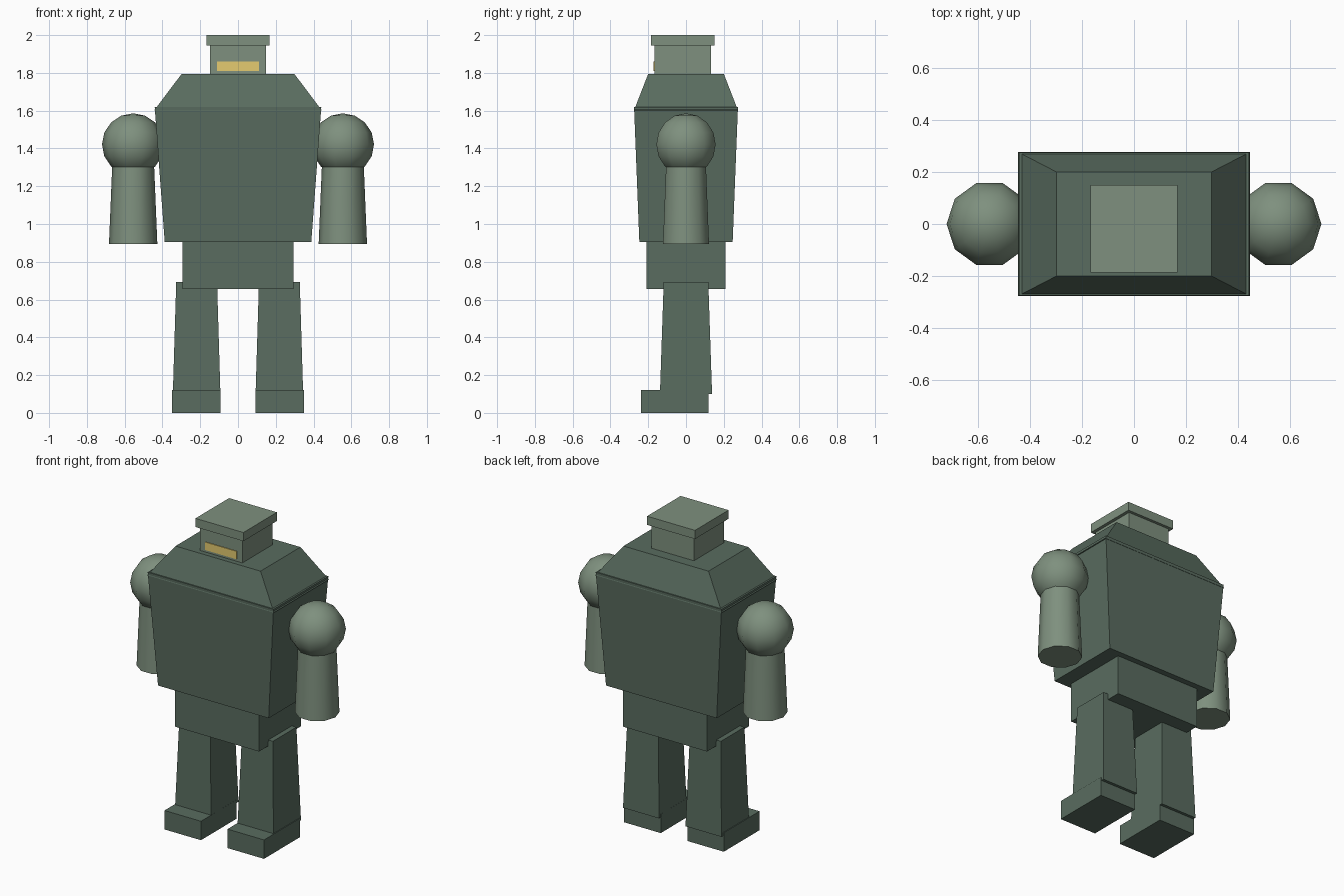
import bpy, bmesh, math

if "Cube" in bpy.data.objects:
    bpy.data.objects.remove(bpy.data.objects["Cube"])


def material(name, color):
    m = bpy.data.materials.new(name)
    m.diffuse_color = (*color, 1)
    m.use_nodes = True
    m.node_tree.nodes["Principled BSDF"].inputs["Base Color"].default_value = m.diffuse_color
    return m


DARK = material("dark_green", (0.10, 0.15, 0.115))
PALE = material("pale_green", (0.21, 0.28, 0.21))
GLOW = material("yellow_glow", (0.78, 0.60, 0.16))


def finish(bm, name, mat, smooth=False):
    bmesh.ops.recalc_face_normals(bm, faces=bm.faces)
    me = bpy.data.meshes.new(name)
    bm.to_mesh(me)
    bm.free()
    me.materials.append(mat)
    if smooth:
        me.shade_smooth()
        me.set_sharp_from_angle(angle=math.radians(50))
    ob = bpy.data.objects.new(name, me)
    bpy.context.collection.objects.link(ob)
    return ob


def block(name, mat, z0, z1, bottom, top=None, cx=0, cy=0):
    """Box or tapered box given by half sizes (x, y) at bottom and top."""
    bm = bmesh.new()
    bmesh.ops.create_cube(bm, size=2)
    for v in bm.verts:
        hx, hy = (top or bottom) if v.co.z > 0 else bottom
        v.co = (cx + v.co.x * hx, cy + v.co.y * hy, z1 if v.co.z > 0 else z0)
    return finish(bm, name, mat)


def lathe(name, mat, profile, cx, sides=10):
    """Smooth round part turned from (radius, z) points, closed at both ends."""
    bm = bmesh.new()
    rings = []
    for r, z in profile:
        if r < 1e-5:
            rings.append([bm.verts.new((cx, 0, z))] * sides)
        else:
            angles = [2 * math.pi * i / sides for i in range(sides)]
            rings.append([bm.verts.new((cx + r * math.cos(a), r * math.sin(a), z))
                          for a in angles])
    for a, b in zip(rings, rings[1:]):
        for i in range(sides):
            j = (i + 1) % sides
            bm.faces.new(list(dict.fromkeys((a[i], a[j], b[j], b[i]))))
    for ring in (rings[0], rings[-1]):
        if len(set(ring)) > 2:
            bm.faces.new(ring)
    return finish(bm, name, mat, smooth=True)


# Body
block("waist", DARK, 0.655, 0.925, (0.295, 0.21))
block("torso", DARK, 0.905, 1.62, (0.388, 0.247), (0.441, 0.275))
block("shoulder_yoke", DARK, 1.60, 1.795, (0.445, 0.276), (0.298, 0.20))

# Head, cap and eye slit
block("head", PALE, 1.77, 1.95, (0.148, 0.15), cy=-0.018)
block("head_cap", PALE, 1.945, 2.0, (0.168, 0.168), cy=-0.018)
block("eye_slit", GLOW, 1.81, 1.86, (0.11, 0.008), cy=-0.165)

# Limbs on both sides
R, CZ, RINGS = 0.165, 1.421, 8
ball = [(R * math.sin(math.pi * k / RINGS), CZ - R * math.cos(math.pi * k / RINGS))
        for k in range(RINGS + 1)]
for side, s in (("left", -1), ("right", 1)):
    block(f"{side}_leg", DARK, 0.10, 0.693, (0.126, 0.138), (0.108, 0.118), cx=s * 0.219)
    block(f"{side}_foot", DARK, 0, 0.12, (0.128, 0.179), cx=s * 0.221, cy=-0.059)
    lathe(f"{side}_shoulder_ball", PALE, ball, s * 0.555)
    lathe(f"{side}_arm", PALE, [(0.128, 0.895), (0.110, 1.33)], s * 0.555)
